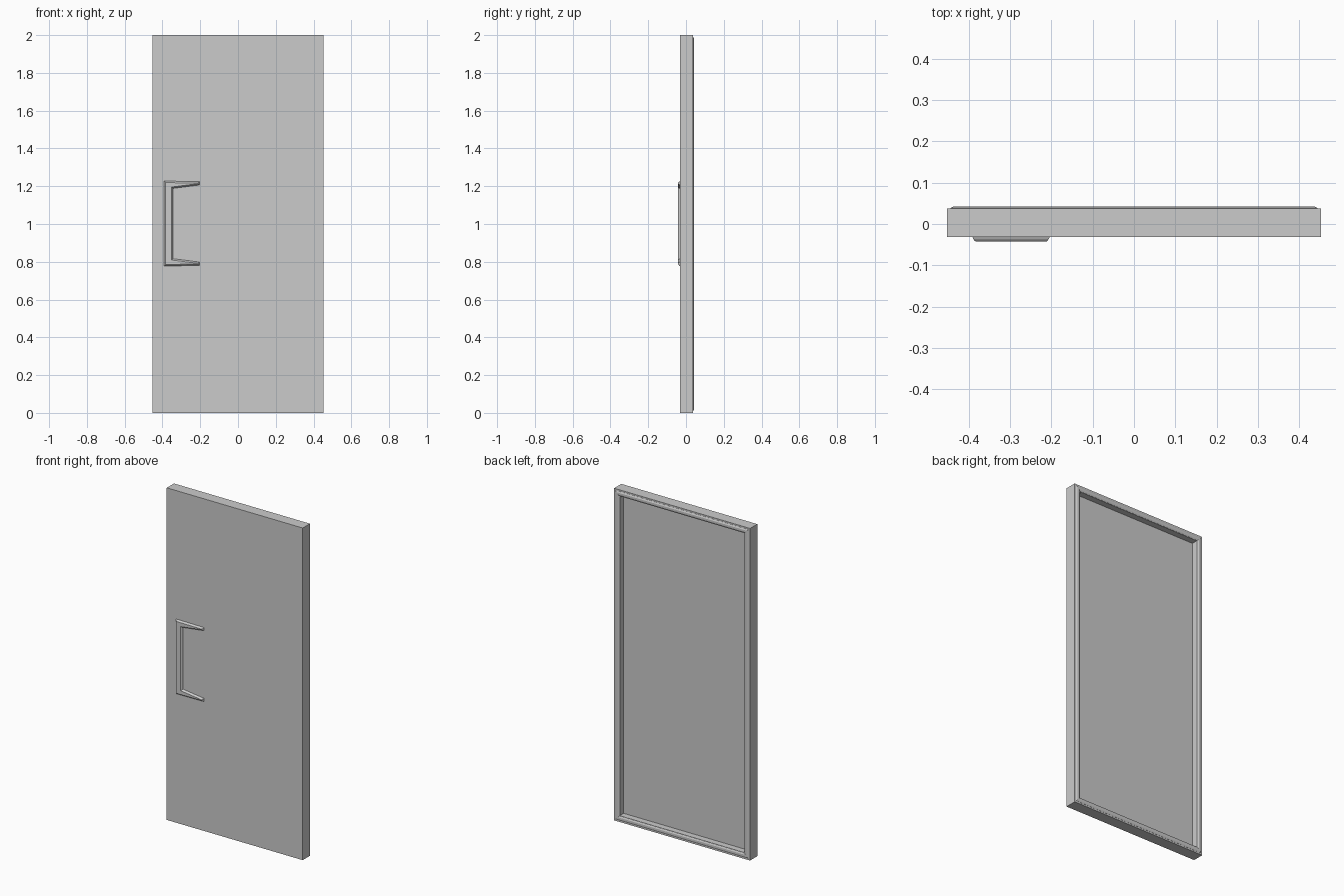
import bpy, bmesh

if "Cube" in bpy.data.objects:
    bpy.data.objects.remove(bpy.data.objects["Cube"])

W, H = 0.453, 2.0          # half width, height
FRONT, BACK = -0.031, 0.0375


def finish(bm, name):
    bmesh.ops.recalc_face_normals(bm, faces=bm.faces)
    me = bpy.data.meshes.new(name)
    bm.to_mesh(me)
    bm.free()
    ob = bpy.data.objects.new(name, me)
    bpy.context.collection.objects.link(ob)
    return ob


def rect_loft(name, profile, closed):
    """Join rectangles given as (inset from door edge, y); cap ends or close to a ring."""
    bm = bmesh.new()
    loops = []
    for i, y in profile:
        x = W - i
        loops.append([bm.verts.new(p) for p in
                      ((-x, y, i), (x, y, i), (x, y, H - i), (-x, y, H - i))])
    pairs = list(zip(loops, loops[1:]))
    if closed:
        pairs.append((loops[-1], loops[0]))
    else:
        bm.faces.new(loops[0])
        bm.faces.new(loops[-1])
    for a, b in pairs:
        for k in range(4):
            n = (k + 1) % 4
            bm.faces.new((a[k], a[n], b[n], b[k]))
    return finish(bm, name)


# door slab with a recessed back panel
rect_loft("door_slab", [(0, FRONT), (0, BACK), (0.038, BACK), (0.038, 0.0)], False)

# raised seal running round the back
rect_loft("door_seal", [(0.009, BACK - 0.002), (0.009, BACK + 0.001), (0.017, 0.0425),
                        (0.028, 0.0425), (0.036, BACK + 0.001), (0.036, BACK - 0.002)], True)

# C-shaped handle with tapered arms and a bevelled front
mid = 1.0025
half = [(-0.391, 0.2245), (-0.204, 0.2225), (-0.204, 0.204), (-0.344, 0.186)]
outline = [(x, mid + z) for x, z in half] + [(x, mid - z) for x, z in reversed(half)]
bm = bmesh.new()
face = bm.faces.new([bm.verts.new((x, FRONT, z)) for x, z in outline])
face.normal_update()
if face.normal.y > 0:
    face.normal_flip()
for thickness, depth in ((0.002, 0.005), (0.003, 0.004), (0.003, 0.0025)):
    bmesh.ops.inset_individual(bm, faces=[face], thickness=thickness,
                               depth=depth, use_even_offset=True)
finish(bm, "handle")
